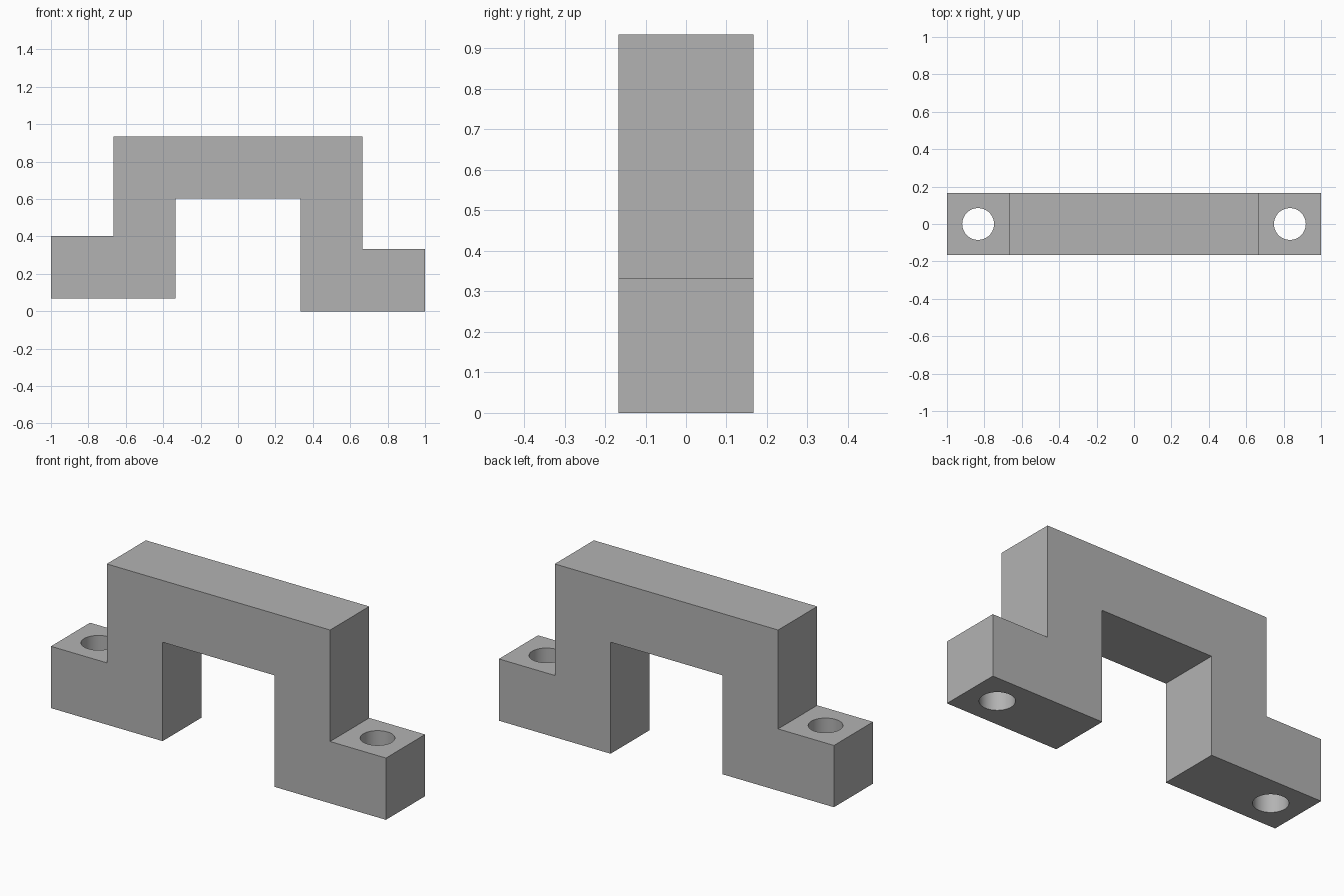
import bpy
import bmesh

cube = bpy.data.objects.get("Cube")
if cube:
    bpy.data.objects.remove(cube, do_unlink=True)

grey = bpy.data.materials.new("plain grey")
grey.use_nodes = True
colour = (0.45, 0.45, 0.45, 1)
grey.diffuse_color = colour
grey.node_tree.nodes["Principled BSDF"].inputs["Base Color"].default_value = colour

HALF = 1 / 6          # half the depth of the bar
OUT, IN = 2 / 3, 1 / 3
TOP, STEP = 0.935, 0.068

# Bracket: stepped bridge profile extruded along y
profile = [(-1, STEP), (-IN, STEP), (-IN, TOP - IN), (IN, TOP - IN),
           (IN, 0), (1, 0), (1, IN), (OUT, IN), (OUT, TOP),
           (-OUT, TOP), (-OUT, IN + STEP), (-1, IN + STEP)]
bm = bmesh.new()
face = bm.faces.new([bm.verts.new((x, -HALF, z)) for x, z in profile])
side = bmesh.ops.extrude_face_region(bm, geom=[face])
moved = [v for v in side["geom"] if isinstance(v, bmesh.types.BMVert)]
bmesh.ops.translate(bm, verts=moved, vec=(0, 2 * HALF, 0))
bmesh.ops.recalc_face_normals(bm, faces=bm.faces)
mesh = bpy.data.meshes.new("bracket")
bm.to_mesh(mesh)
bm.free()
mesh.materials.append(grey)
bracket = bpy.data.objects.new("bracket", mesh)
bpy.context.collection.objects.link(bracket)

# Screw holes: one vertical bore through each foot
for name, x in (("right", -5 / 6), ("left", 5 / 6)):
    bpy.ops.mesh.primitive_cylinder_add(vertices=64, radius=0.085, depth=1,
                                        location=(x, 0, 0.2))
    cutter = bpy.context.object
    cutter.name = name + "_hole_cutter"
    cutter.data.materials.append(grey)
    cutter.hide_render = True
    cut = bracket.modifiers.new(name + "_hole", "BOOLEAN")
    cut.operation = "DIFFERENCE"
    cut.solver = "EXACT"
    cut.object = cutter

# Apply the cuts, then drop the cutters
bpy.ops.object.select_all(action="DESELECT")
bracket.select_set(True)
bpy.context.view_layer.objects.active = bracket
for mod in list(bracket.modifiers):
    cutter = mod.object
    bpy.ops.object.modifier_apply(modifier=mod.name)
    bpy.data.objects.remove(cutter, do_unlink=True)
bpy.ops.object.shade_smooth_by_angle(angle=0.6)
